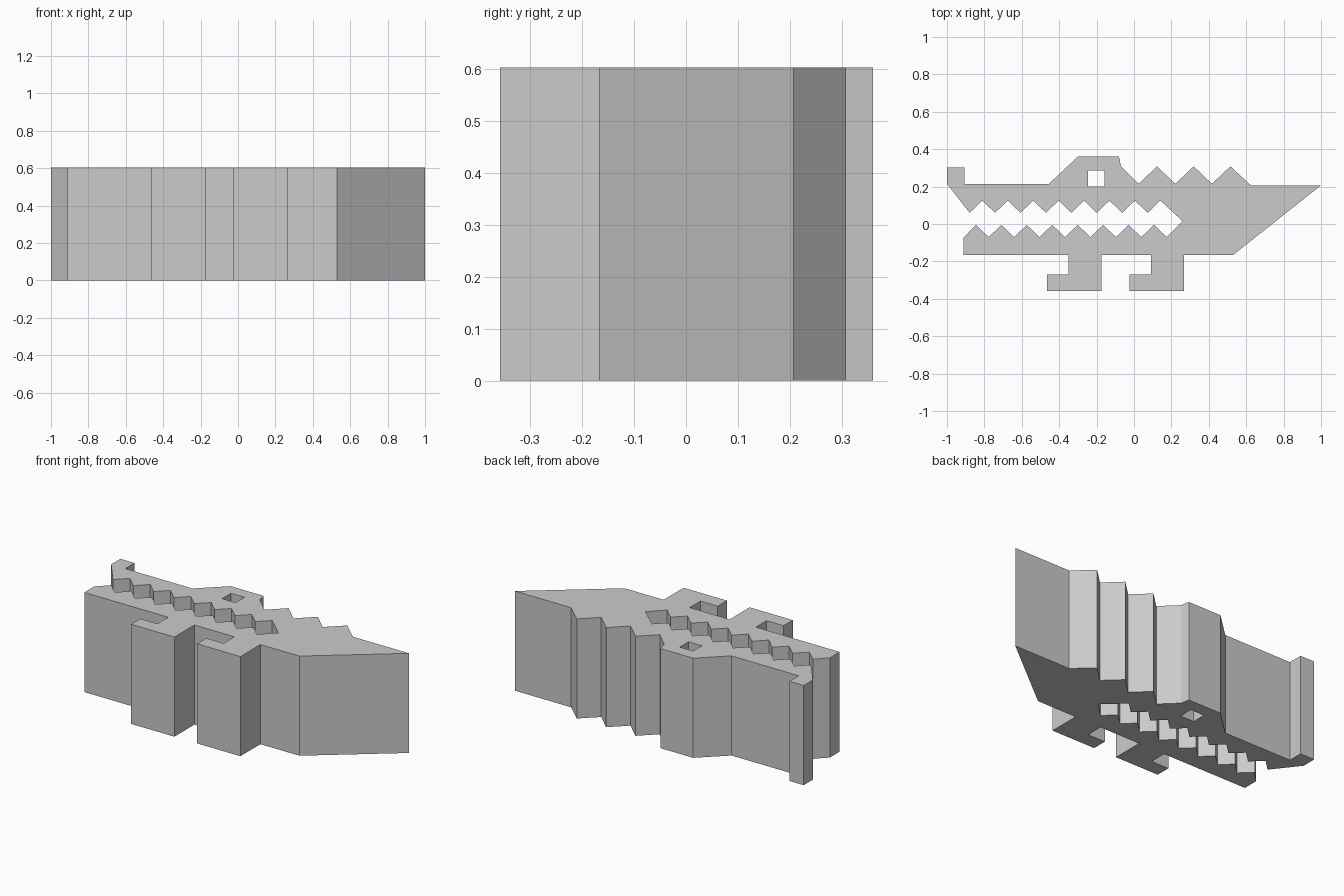
import bpy
import bmesh

cube = bpy.data.objects.get("Cube")
if cube:
    bpy.data.objects.remove(cube, do_unlink=True)

HEIGHT = 0.603
BELLY, FOOT, TOE = -0.167, -0.358, -0.27
PITCH = 0.136  # spacing of the teeth


def leg(heel):
    """Outline of one leg with its toe pointing forward, from heel to shin."""
    toe, shin = heel - 0.29, heel - 0.175
    return [(heel, BELLY), (heel, FOOT), (toe, FOOT), (toe, TOE), (shin, TOE), (shin, BELLY)]


def zigzag(start, step, count, first_y, second_y):
    """Alternating points that make a row of teeth or spines."""
    return [(start + i * step, second_y if i % 2 else first_y) for i in range(count)]


# Snout, nostril, brow and eye bump
outline = [(-1, 0.215), (-1, 0.303), (-0.905, 0.303), (-0.905, 0.215),
           (-0.455, 0.215), (-0.3, 0.36), (-0.08, 0.36), (-0.07, 0.308)]
# Spines along the back
outline += zigzag(0.025, 0.098, 6, 0.215, 0.308)
# Tail
outline += [(0.625, 0.207), (1, 0.207), (0.528, BELLY)]
# Legs and lower jaw
outline += leg(0.267) + leg(-0.175) + [(-0.912, BELLY), (-0.912, -0.073)]
# Lower teeth, corner of the mouth, upper teeth
outline += zigzag(-0.845, PITCH / 2, 16, -0.005, -0.07)
outline += [(0.26, 0.015)]
outline += zigzag(0.141, -PITCH / 2, 16, 0.125, 0.06)
# Square eye hole
eye = [(-0.247, 0.2), (-0.157, 0.2), (-0.157, 0.285), (-0.247, 0.285)]

# Fill the outline around the eye and raise it to a slab
bm = bmesh.new()
edges = []
for loop in (outline, eye):
    verts = [bm.verts.new((x, y, 0)) for x, y in loop]
    edges += [bm.edges.new((a, b)) for a, b in zip(verts, verts[1:] + verts[:1])]
bmesh.ops.triangle_fill(bm, edges=edges, use_beauty=True)
raised = bmesh.ops.extrude_face_region(bm, geom=bm.faces[:], use_keep_orig=True)
top = [v for v in raised["geom"] if isinstance(v, bmesh.types.BMVert)]
bmesh.ops.translate(bm, verts=top, vec=(0, 0, HEIGHT))
bmesh.ops.recalc_face_normals(bm, faces=bm.faces[:])

mesh = bpy.data.meshes.new("crocodile_body")
bm.to_mesh(mesh)
bm.free()
body = bpy.data.objects.new("crocodile_body", mesh)
bpy.context.collection.objects.link(body)

# Plain grey material
grey = bpy.data.materials.new("plain_grey")
grey.use_nodes = True
colour = (0.6, 0.6, 0.6, 1)
grey.diffuse_color = colour
grey.node_tree.nodes["Principled BSDF"].inputs["Base Color"].default_value = colour
mesh.materials.append(grey)
